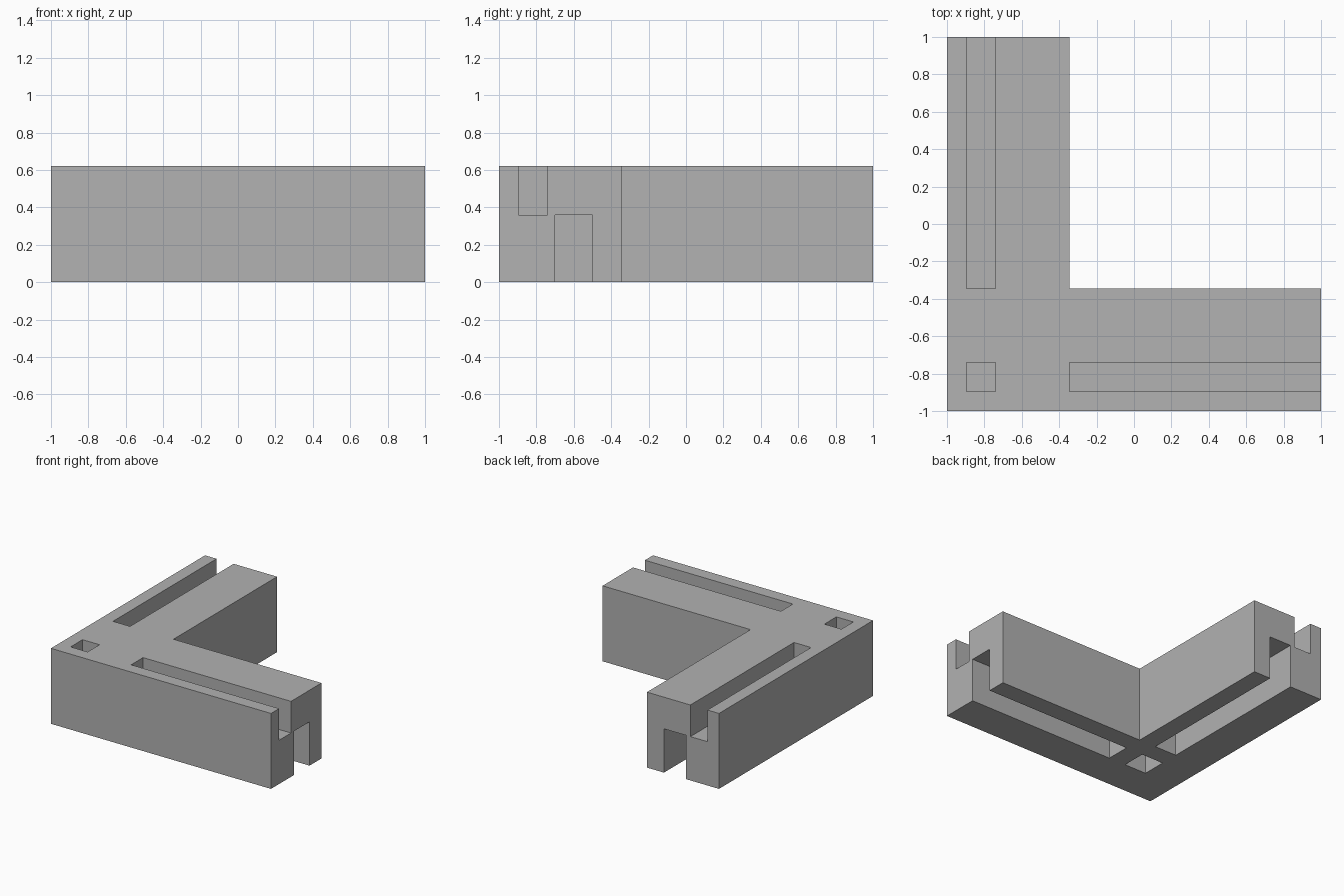
import bpy
import bmesh

cube = bpy.data.objects.get("Cube")
if cube:
    bpy.data.objects.remove(cube, do_unlink=True)

HEIGHT = 0.62
STEP = 0.36          # floor of the top grooves, roof of the bottom ones
INNER = -0.345       # inner faces of the two arms
TOP = (-0.895, -0.74)
BOTTOM = (-0.70, -0.50)
OVER = 0.1           # overshoot of cutters past open faces

grey = bpy.data.materials.new("plain grey")
grey.use_nodes = True
colour = (0.445, 0.445, 0.445, 1)
grey.diffuse_color = colour
grey.node_tree.nodes["Principled BSDF"].inputs["Base Color"].default_value = colour


def prism(name, outline, z0, z1):
    """Extrude a flat outline from z0 to z1."""
    bm = bmesh.new()
    face = bm.faces.new([bm.verts.new((x, y, z0)) for x, y in outline])
    top = bmesh.ops.extrude_face_region(bm, geom=[face])["geom"]
    verts = [v for v in top if isinstance(v, bmesh.types.BMVert)]
    bmesh.ops.translate(bm, verts=verts, vec=(0, 0, z1 - z0))
    bmesh.ops.recalc_face_normals(bm, faces=bm.faces)
    mesh = bpy.data.meshes.new(name)
    bm.to_mesh(mesh)
    bm.free()
    mesh.materials.append(grey)
    obj = bpy.data.objects.new(name, mesh)
    bpy.context.collection.objects.link(obj)
    return obj


def cut(body, xs, ys, zs):
    """Subtract a box given by its three ranges."""
    (x0, x1), (y0, y1) = xs, ys
    box = prism("groove_cutter", [(x0, y0), (x1, y0), (x1, y1), (x0, y1)], *zs)
    box.hide_render = True
    mod = body.modifiers.new("groove", "BOOLEAN")
    mod.operation = "DIFFERENCE"
    mod.solver = "EXACT"
    mod.object = box
    bpy.context.view_layer.objects.active = body
    bpy.ops.object.modifier_apply(modifier=mod.name)
    bpy.data.objects.remove(box, do_unlink=True)


# L-shaped block
block = prism("corner_block", [(-1, -1), (1, -1), (1, INNER), (INNER, INNER),
                               (INNER, 1), (-1, 1)], 0, HEIGHT)

# Each set: a square corner pocket and one groove along each arm
arm = (INNER, 1 + OVER)
for band, depth in ((TOP, (STEP, HEIGHT + OVER)), (BOTTOM, (-OVER, STEP))):
    cut(block, band, band, depth)
    cut(block, arm, band, depth)
    cut(block, band, arm, depth)
